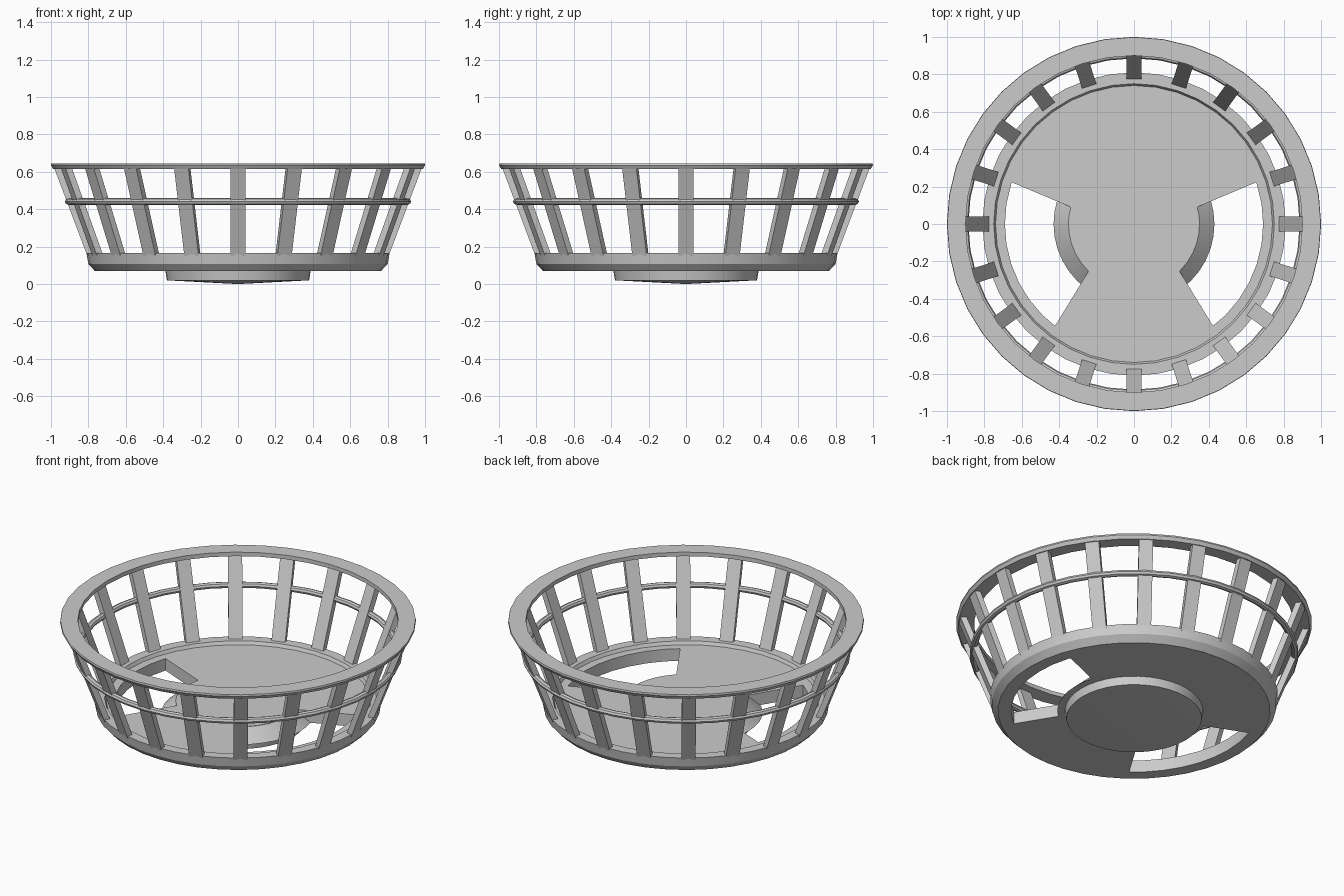
import bpy, bmesh, math
from math import cos, sin, radians, pi

if "Cube" in bpy.data.objects:
    bpy.data.objects.remove(bpy.data.objects["Cube"])

SEG = 40


def finish(name, bm, smooth=True):
    bmesh.ops.remove_doubles(bm, verts=bm.verts, dist=1e-5)
    bmesh.ops.recalc_face_normals(bm, faces=bm.faces)
    me = bpy.data.meshes.new(name)
    bm.to_mesh(me)
    bm.free()
    ob = bpy.data.objects.new(name, me)
    bpy.context.collection.objects.link(ob)
    if smooth:
        bpy.ops.object.select_all(action='DESELECT')
        ob.select_set(True)
        bpy.context.view_layer.objects.active = ob
        bpy.ops.object.shade_smooth_by_angle(angle=radians(25))
    return ob


def lathe(name, profile, closed=True):
    bm = bmesh.new()
    vs = [bm.verts.new((r, 0, z)) for r, z in profile]
    n = len(vs)
    edges = [bm.edges.new((vs[i], vs[(i + 1) % n])) for i in range(n if closed else n - 1)]
    bmesh.ops.spin(bm, geom=vs + edges, cent=(0, 0, 0), axis=(0, 0, 1),
                   angle=2 * pi, steps=SEG, use_merge=False)
    return finish(name, bm)


# Flat top rim
lathe("top_rim", [(0.90, 0.62), (0.988, 0.615), (1.0, 0.635), (0.998, 0.645), (0.90, 0.645)])

# Thin hoop threaded through the slats
lathe("middle_hoop", [(0.905 + 0.02 * cos(k * pi / 4), 0.441 + 0.018 * sin(k * pi / 4))
                      for k in range(8)])

# Bottom ring with chamfered outside and a small inner step
lathe("base_ring", [(0.69, 0.07), (0.765, 0.07), (0.80, 0.108), (0.81, 0.165),
                    (0.75, 0.165), (0.74, 0.145), (0.69, 0.145)])

# Foot disc with a sloping shoulder above it
lathe("foot", [(0, 0.0), (0.38, 0.02), (0.388, 0.07), (0.43, 0.07),
               (0.35, 0.143), (0, 0.143)], closed=False)


# Floor: two wide wings joined by a round hub, leaving two side openings
def arc(r, a, b, n):
    return [(r * cos(radians(a + (b - a) * i / n)), r * sin(radians(a + (b - a) * i / n)))
            for i in range(n + 1)]


outline = (arc(0.72, 19, 161, 20) + arc(0.35, 165, 226, 6)
           + arc(0.72, 232.5, 307.5, 10) + arc(0.35, 314, 375, 6))
bm = bmesh.new()
face = bm.faces.new([bm.verts.new((x, y, 0.07)) for x, y in outline])
ext = bmesh.ops.extrude_face_region(bm, geom=[face], use_keep_orig=True)
bmesh.ops.translate(bm, vec=(0, 0, 0.075),
                    verts=[g for g in ext["geom"] if isinstance(g, bmesh.types.BMVert)])
finish("floor", bm, smooth=False)

# Twenty leaning slats
for i in range(20):
    a = i * pi / 10
    bm = bmesh.new()
    bmesh.ops.create_cube(bm, size=1)
    for v in bm.verts:
        top = v.co.z > 0
        r = (0.968 if top else 0.787) + v.co.x * 0.036
        t, z = v.co.y * 0.08, 0.63 if top else 0.15
        v.co = (r * cos(a) - t * sin(a), r * sin(a) + t * cos(a), z)
    finish(f"slat_{i + 1:02d}", bm, smooth=False)
